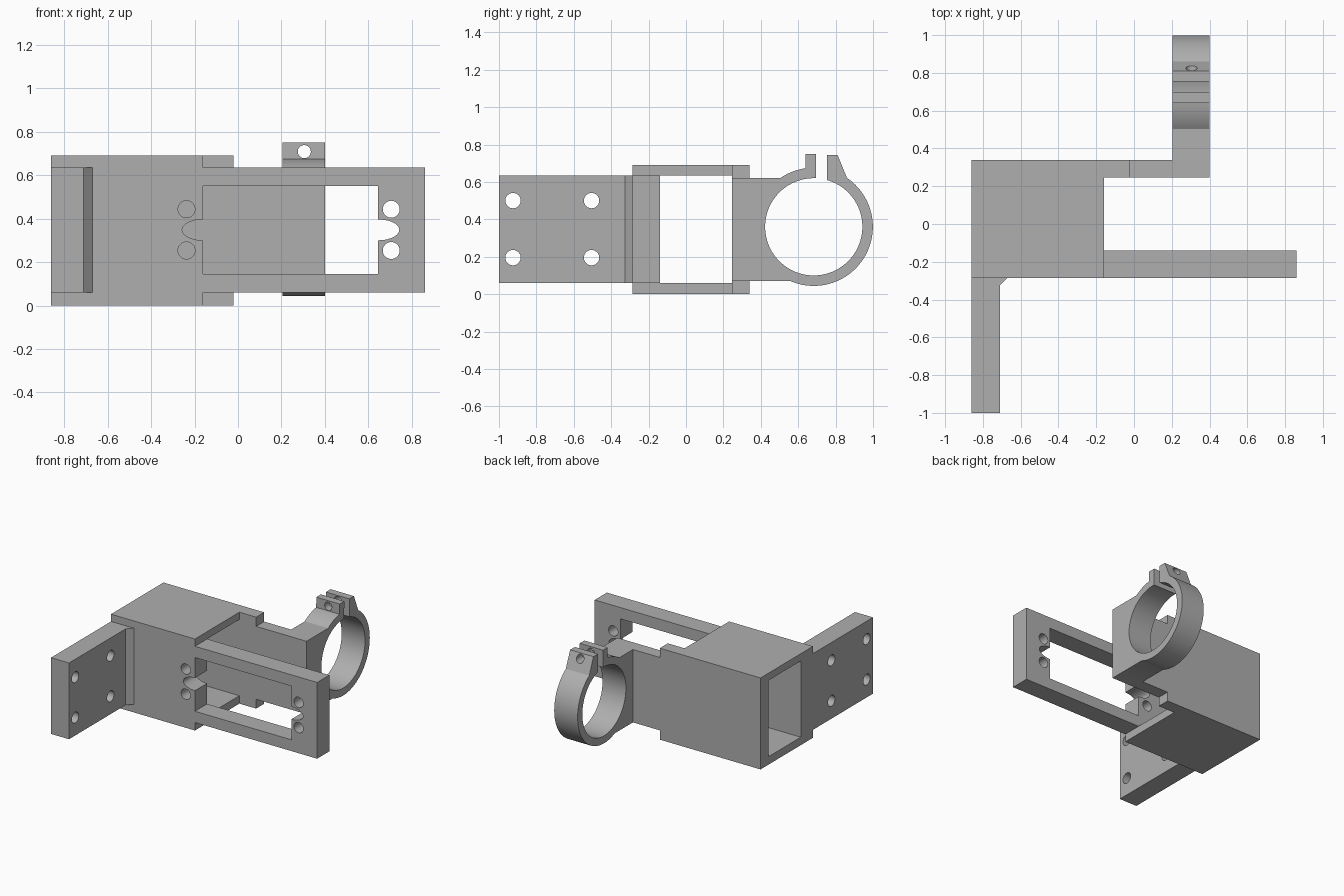
import bpy, bmesh, math
from mathutils import Vector

default = bpy.data.objects.get("Cube")
if default:
    bpy.data.objects.remove(default)

grey = bpy.data.materials.new("mid grey")
grey.use_nodes = True
colour = (0.43, 0.43, 0.43, 1)
grey.diffuse_color = colour
grey.node_tree.nodes["Principled BSDF"].inputs["Base Color"].default_value = colour


def prism(name, points, axis, start, end):
    """Extrude a 2D outline along the given axis."""
    place = {"X": lambda u, v, d: (d, u, v),
             "Y": lambda u, v, d: (u, d, v),
             "Z": lambda u, v, d: (u, v, d)}[axis]
    bm = bmesh.new()
    face = bm.faces.new([bm.verts.new(place(u, v, start)) for u, v in points])
    grown = bmesh.ops.extrude_face_region(bm, geom=[face])["geom"]
    bmesh.ops.translate(bm, vec=Vector(place(0, 0, end - start)),
                        verts=[g for g in grown if isinstance(g, bmesh.types.BMVert)])
    bmesh.ops.recalc_face_normals(bm, faces=bm.faces)
    mesh = bpy.data.meshes.new(name)
    bm.to_mesh(mesh)
    bm.free()
    mesh.materials.append(grey)
    obj = bpy.data.objects.new(name, mesh)
    bpy.context.collection.objects.link(obj)
    return obj


def arc(cu, cv, ru, rv, a, b, steps):
    return [(cu + ru * math.cos(math.radians(a + (b - a) * i / steps)),
             cv + rv * math.sin(math.radians(a + (b - a) * i / steps)))
            for i in range(steps + 1)]


def rect(u0, u1, v0, v1):
    return [(u0, v0), (u1, v0), (u1, v1), (u0, v1)]


def cut(target, points, axis, start, end):
    cutter = prism("cutter", points, axis, start, end)
    cutter.hide_render = True
    mod = target.modifiers.new("cut", "BOOLEAN")
    mod.operation = "DIFFERENCE"
    mod.solver = "EXACT"
    mod.object = cutter
    bpy.context.view_layer.objects.active = target
    bpy.ops.object.modifier_apply(modifier=mod.name)
    bpy.data.objects.remove(cutter)


def hole(target, u, v, r, axis, start, end):
    cut(target, arc(u, v, r, r, 0, 350, 35), axis, start, end)


# Bracket: tube, front frame, side flange and rear arm share one plan outline
front, frame_back, rear_in, rear = -0.285, -0.14, 0.245, 0.34
left, tube_end, top, low, high = -0.86, -0.16, 0.69, 0.06, 0.635
bracket = prism("bracket_body", [
    (left, -1), (-0.71, -1), (-0.71, -0.325), (-0.67, front), (0.86, front),
    (0.86, frame_back), (tube_end, frame_back), (tube_end, rear_in),
    (0.4, rear_in), (0.4, rear), (left, rear)], "Z", 0, top)

# Trim flange, frame and arm to less than the tube height
for x0, x1, y0, y1, bottom, upper in [
        (-1, -0.66, -1.1, front, low, high),
        (tube_end, 1, -0.4, -0.1, low, high),
        (-0.02, 1, 0.2, 0.4, 0.07, 0.62)]:
    cut(bracket, rect(x0, x1, y0, y1), "Z", -0.1, bottom)
    cut(bracket, rect(x0, x1, y0, y1), "Z", upper, 0.8)

# Open channel through the tube
cut(bracket, rect(frame_back, rear_in, low, high), "X", -1, tube_end + 0.002)

# Frame window with a rounded notch at each end
mid = 0.348
window = [(tube_end, 0.145), (0.645, 0.145)]
window += arc(0.645, mid, 0.097, 0.048, -90, 90, 20)
window += [(0.645, 0.55), (tube_end, 0.55)]
window += arc(tube_end, mid, 0.097, 0.048, 90, 270, 20)
cut(bracket, window, "Y", -0.4, -0.1)

# Screw holes beside the notches and in the flange
for x in (-0.237, 0.705):
    for z in (0.253, 0.443):
        hole(bracket, x, z, 0.039, "Y", -0.4, -0.1)
for y in (-0.925, -0.505):
    for z in (0.195, 0.5):
        hole(bracket, y, z, 0.041, "X", -1, -0.6)

# Split ring clamp with two tightening lugs
cy, cz, outer, inner = 0.683, 0.36, 0.316, 0.26
outline = [(rear, 0.07)]
outline += arc(cy, cz, outer, outer, -113.4, 55.8, 48)
outline += [(0.81, 0.745), (0.755, 0.745)]
outline += arc(cy, cz, inner, inner, 73.9, -272.6, 96)
outline += [(0.695, 0.75), (0.64, 0.75)]
outline += arc(cy, cz, outer, outer, 97.9, 124.7, 10)
outline += [(rear, 0.62)]
clamp = prism("ring_clamp", outline, "X", 0.205, 0.4)
hole(clamp, 0.305, 0.708, 0.03, "Y", 0.6, 0.9)

# Smooth the round surfaces, keep the corners crisp
for obj in (bracket, clamp):
    bpy.ops.object.select_all(action="DESELECT")
    obj.select_set(True)
    bpy.context.view_layer.objects.active = obj
    bpy.ops.object.shade_smooth_by_angle(angle=math.radians(25))
